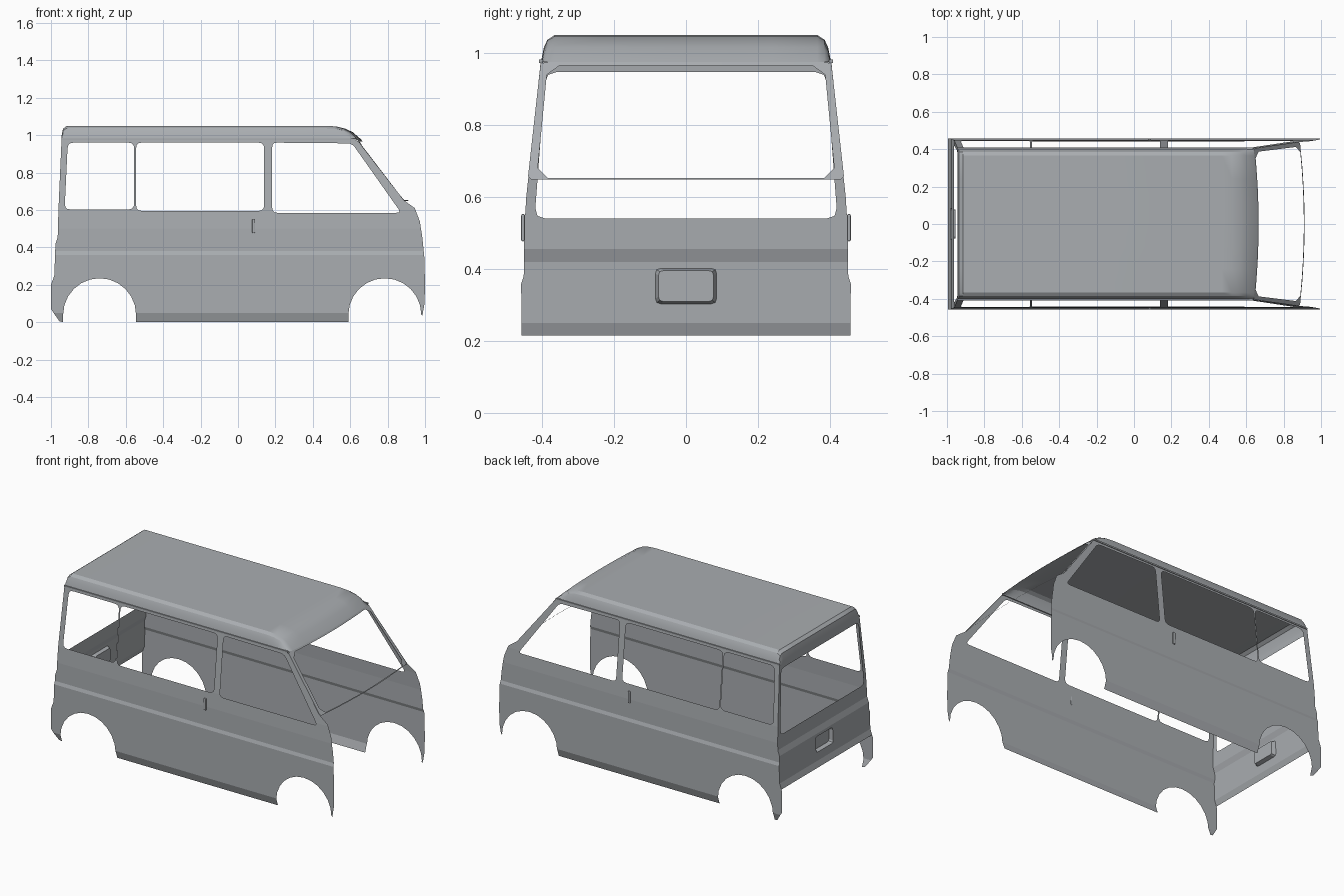
import bpy, bmesh, math
from mathutils import Vector

cube = bpy.data.objects.get("Cube")
if cube:
    bpy.data.objects.remove(cube, do_unlink=True)

paint = bpy.data.materials.new("body_grey")
paint.use_nodes = True
GREY = (0.40, 0.42, 0.44, 1)
paint.diffuse_color = GREY
paint.node_tree.nodes["Principled BSDF"].inputs["Base Color"].default_value = GREY

# Section of the body sides (z, y) and of the tail (z, x)
SIDE = [(0, .44), (.05, .457), (.36, .458), (.38, .451), (.5, .45), (.6, .444), (.985, .403)]
TAIL = [(.07, -1), (.2, -1), (.25, -.982), (.42, -.976), (.455, -.964), (.6, -.96), (.98, -.943)]


def lookup(table, z):
    for (z0, a), (z1, b) in zip(table, table[1:]):
        if z <= z1:
            return a + (b - a) * max(0, z - z0) / (z1 - z0)
    return table[-1][1]


def finish(name, bm, smooth=False):
    """Point faces outward and make the object."""
    bm.normal_update()
    middle = Vector((0, 0, .6))
    for f in bm.faces:
        c = f.calc_center_median() - middle
        c.x *= .4
        if f.normal.dot(c) < 0:
            f.normal_flip()
    mesh = bpy.data.meshes.new(name)
    bm.to_mesh(mesh)
    bm.free()
    mesh.materials.append(paint)
    ob = bpy.data.objects.new(name, mesh)
    bpy.context.collection.objects.link(ob)
    if smooth:
        bpy.ops.object.select_all(action='DESELECT')
        ob.select_set(True)
        bpy.context.view_layer.objects.active = ob
        bpy.ops.object.shade_smooth_by_angle(angle=math.radians(30))
    return ob


def rounded(corners, r, steps=3):
    """Round every corner of a closed outline."""
    out = []
    n = len(corners)
    for i in range(n):
        p = Vector(corners[i])
        a = p + (Vector(corners[i - 1]) - p).normalized() * r
        b = p + (Vector(corners[(i + 1) % n]) - p).normalized() * r
        for k in range(steps + 1):
            t = k / steps
            out.append(tuple(a * (1 - t) ** 2 + p * 2 * t * (1 - t) + b * t * t))
    return out


def sheet(name, loops, place, u_cuts=(), v_cuts=()):
    """Fill an outline with holes, crease it at the cuts, then place it in space."""
    bm = bmesh.new()
    for loop in loops:
        vs = [bm.verts.new((u, v, 0)) for u, v in loop]
        for i in range(len(vs)):
            bm.edges.new((vs[i - 1], vs[i]))
    bmesh.ops.triangle_fill(bm, use_beauty=True, edges=bm.edges[:], normal=(0, 0, 1))
    planes = [((u, 0, 0), (1, 0, 0)) for u in u_cuts] + [((0, v, 0), (0, 1, 0)) for v in v_cuts]
    for co, no in planes:
        bmesh.ops.bisect_plane(bm, geom=bm.verts[:] + bm.edges[:] + bm.faces[:],
                               dist=1e-5, plane_co=co, plane_no=no)
    for v in bm.verts:
        v.co = place(v.co.x, v.co.y)
    return finish(name, bm)


def mirrored(half):
    return half + [(-u, v) for u, v in reversed(half)]


def arch(cx, steps=12):
    return [(cx - .195 * math.cos(math.pi * i / steps), .04 + .195 * math.sin(math.pi * i / steps))
            for i in range(steps + 1)]


def box(name, lo, hi, bevel=0):
    bm = bmesh.new()
    bmesh.ops.create_cube(bm, size=1)
    for v in bm.verts:
        v.co = [l + (h - l) * (c + .5) for l, h, c in zip(lo, hi, v.co)]
    if bevel:
        bmesh.ops.bevel(bm, geom=bm.edges[:], offset=bevel, segments=2, affect='EDGES', profile=.5)
    bmesh.ops.recalc_face_normals(bm, faces=bm.faces[:])
    mesh = bpy.data.meshes.new(name)
    bm.to_mesh(mesh)
    bm.free()
    mesh.materials.append(paint)
    bpy.context.collection.objects.link(bpy.data.objects.new(name, mesh))


# Body sides with wheel arches and three windows each
outline = ([(-.955, .005), (-.935, .0)] + arch(-.74) + [(-.545, 0), (.59, 0)] + arch(.785)
           + [(.986, .035), (.997, .1), (1, .2), (.996, .35), (.986, .45), (.972, .54),
              (.945, .61), (.887, .652), (.642, .968), (.6, .985), (-.943, .985)]
           + [(x, z) for z, x in reversed(TAIL[:-1])])
windows = [
    rounded([(-.927, .603), (-.555, .603), (-.555, .96), (-.91, .96)], .03),
    rounded([(-.545, .595), (.14, .595), (.14, .96), (-.545, .96)], .03),
    rounded([(.183, .585), (.872, .585), (.61, .956), (.183, .96)], .025),
]
for side, s in (("right", -1), ("left", 1)):
    sheet(side + "_body_side", [outline] + windows,
          lambda x, z: (x, s * lookup(SIDE, z), z), v_cuts=[z for z, y in SIDE[1:-1]])
    # Door handle and roof gutter
    ys = sorted((s * .448, s * .458))
    box(side + "_door_handle", (.076, ys[0], .477), (.092, ys[1], .553), .004)
    ys = sorted((s * .398, s * .409))
    box(side + "_roof_gutter", (-.943, ys[0], .973), (.636, ys[1], .982))

# Tail panel with rear window and plate opening
levels = [.215, .25, .36, .38, .42, .455, .5, .6, .98]
tail_outline = mirrored([(lookup(SIDE, z), z) for z in levels])
rear_window = rounded([(.421, .54), (-.421, .54), (-.39, .947), (.39, .947)], .03, 2)
plate_hole = rounded([(.085, .303), (-.085, .303), (-.085, .402), (.085, .402)], .015, 2)
sheet("tail_panel", [tail_outline, rear_window, plate_hole],
      lambda y, z: (lookup(TAIL, z), y, z), v_cuts=levels[1:-1])

# Recessed plate pocket
bm = bmesh.new()
rim = [bm.verts.new((lookup(TAIL, z), y, z)) for y, z in plate_hole]
back = [bm.verts.new((-.955, y * .9, .3525 + (z - .3525) * .87)) for y, z in plate_hole]
for i in range(len(rim)):
    bm.faces.new((rim[i - 1], rim[i], back[i], back[i - 1]))
bm.faces.new(back)
finish("plate_pocket", bm)


# Windscreen surround, bowed forward in the middle
def screen(y, z):
    return (.637 + (.972 - z) * .775 + .024 * (1 - (y / .43) ** 2), y, z)


screen_outer = mirrored([(.43, .648), (.439, .657), (.404, .972), (.36, .978)])
screen_inner = mirrored([(.385, .653), (.412, .68), (.387, .94), (.352, .965)])
sheet("windscreen_surround", [screen_outer, screen_inner], screen,
      u_cuts=[-.3, -.2, -.1, 0, .1, .2, .3])

# Roof lofted along the length: (x, share of full height)
STATIONS = [(-.945, 0), (-.942, .4), (-.935, .8), (-.915, 1), (.47, 1), (.52, .95),
            (.56, .8), (.595, .55), (.637, 0)]
HALF = [(.404, 0), (.401, .15), (.395, .55), (.385, .83), (.365, 1), (.24, 1), (.12, 1)]
section = HALF + [(0, 1)] + [(-y, h) for y, h in reversed(HALF)]
bm = bmesh.new()
rows = []
for x, share in STATIONS:
    bow = max(0, x - .47) / .167 * .024
    rows.append([bm.verts.new((x + bow * (1 - (y / .43) ** 2), y, .975 + .075 * h * share))
                 for y, h in section])
for a, b in zip(rows, rows[1:]):
    for i in range(len(section) - 1):
        bm.faces.new((a[i], a[i + 1], b[i + 1], b[i]))
finish("roof", bm, smooth=True)
